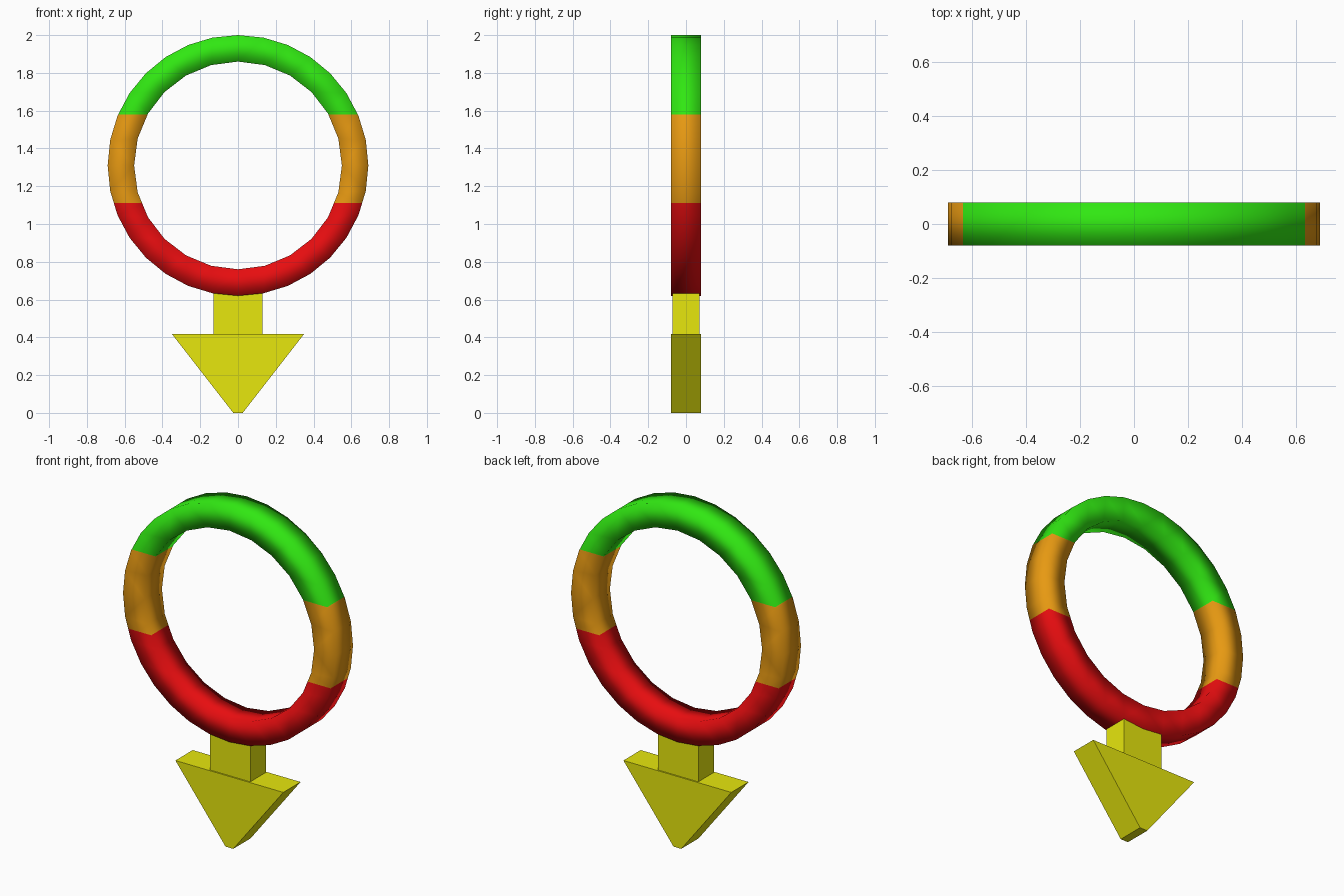
import bpy, bmesh, math
from mathutils import Vector

if "Cube" in bpy.data.objects:
    bpy.data.objects.remove(bpy.data.objects["Cube"])


def material(name, rgb):
    m = bpy.data.materials.new(name)
    m.diffuse_color = (*rgb, 1)
    m.use_nodes = True
    m.node_tree.nodes["Principled BSDF"].inputs["Base Color"].default_value = m.diffuse_color
    return m


RED = material("red", (0.8, 0.004, 0.005))
ORANGE = material("orange", (0.8, 0.32, 0.006))
GREEN = material("green", (0.03, 0.8, 0.006))
YELLOW = material("yellow", (0.8, 0.8, 0.004))


def finish(name, bm, mats, smooth=False):
    bmesh.ops.recalc_face_normals(bm, faces=bm.faces)
    for f in bm.faces:
        f.smooth = smooth
    me = bpy.data.meshes.new(name)
    bm.to_mesh(me)
    bm.free()
    for m in mats:
        me.materials.append(m)
    ob = bpy.data.objects.new(name, me)
    bpy.context.collection.objects.link(ob)
    return ob


def extrude_y(bm, faces, depth):
    res = bmesh.ops.extrude_face_region(bm, geom=faces)
    verts = [g for g in res["geom"] if isinstance(g, bmesh.types.BMVert)]
    bmesh.ops.translate(bm, verts=verts, vec=(0, depth, 0))


def plate(name, points, half):
    """Flat x-z outline extruded along y."""
    bm = bmesh.new()
    face = bm.faces.new([bm.verts.new((x, -half, z)) for x, z in points])
    extrude_y(bm, [face], 2 * half)
    return finish(name, bm, [YELLOW])


# Ring: square section, smooth shaded, cut into three colour bands by height
ZC, HALF = 1.31, 0.08
bm = bmesh.new()
edges = []
for radius, n in ((0.69, 32), (0.55, 24)):
    vs = [bm.verts.new((radius * math.sin(2 * math.pi * i / n), -HALF,
                        ZC + radius * math.cos(2 * math.pi * i / n))) for i in range(n)]
    edges += [bm.edges.new((vs[i], vs[(i + 1) % n])) for i in range(n)]
bmesh.ops.triangle_fill(bm, edges=edges, use_beauty=True, normal=Vector((0, -1, 0)))
extrude_y(bm, bm.faces[:], 2 * HALF)
LOW, HIGH = 1.11, 1.58
for z in (LOW, HIGH):
    bmesh.ops.bisect_plane(bm, geom=bm.verts[:] + bm.edges[:] + bm.faces[:],
                           plane_co=(0, 0, z), plane_no=(0, 0, 1))
for f in bm.faces:
    z = f.calc_center_median().z
    f.material_index = (z > LOW) + (z > HIGH)
finish("ring", bm, [RED, ORANGE, GREEN], smooth=True)

# Pointer below the ring: short stem and blunt arrow head
plate("pointer_stem", [(-0.13, 0.41), (0.13, 0.41), (0.13, 0.64), (-0.13, 0.64)], 0.072)
plate("pointer_head", [(-0.025, 0), (0.025, 0), (0.35, 0.418), (-0.35, 0.418)], 0.08)
